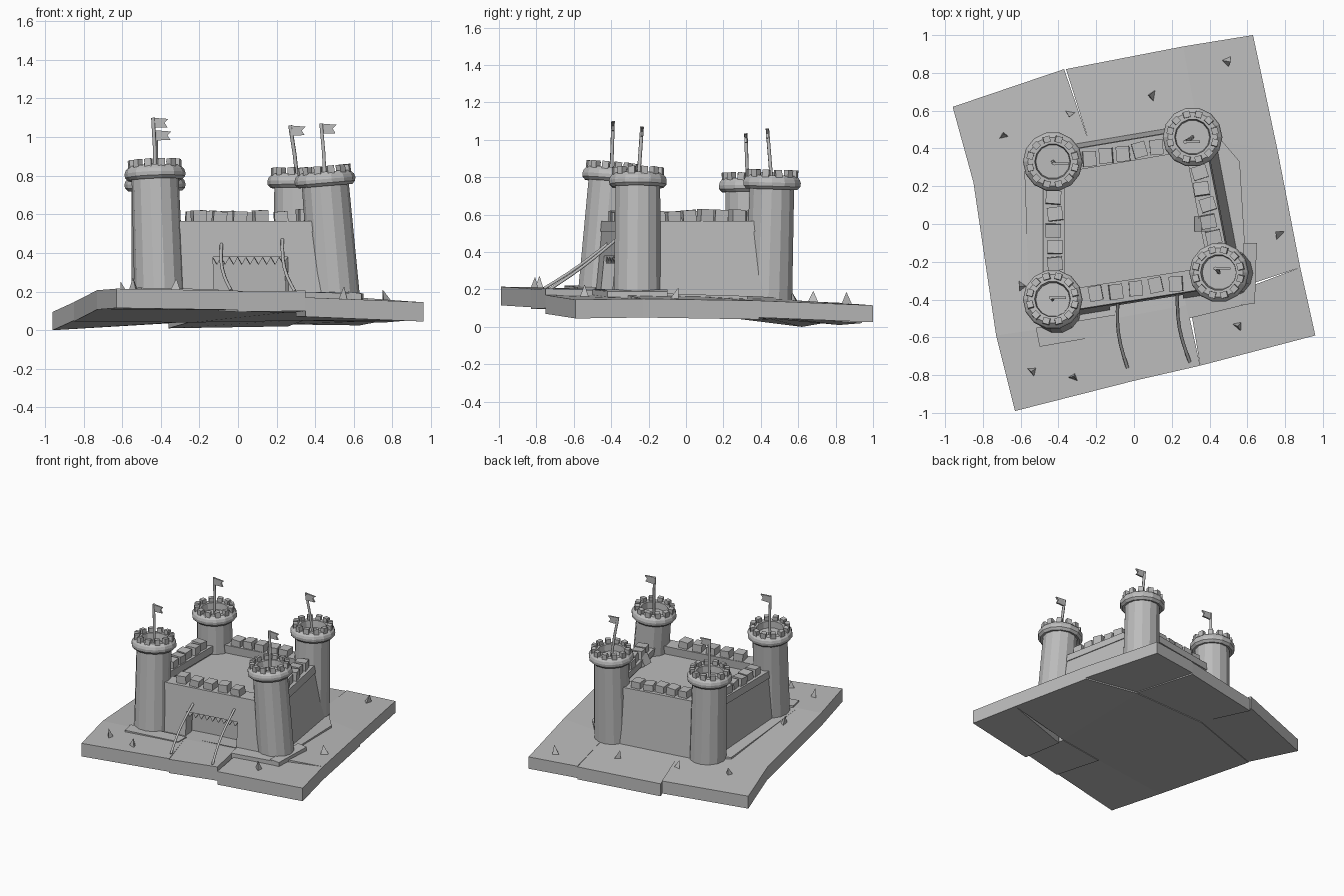
import bpy, bmesh, math, random
from mathutils import Vector, Matrix

random.seed(4)
if "Cube" in bpy.data.objects:
    bpy.data.objects.remove(bpy.data.objects["Cube"])

stone = bpy.data.materials.new("grey_stone")
stone.use_nodes = True
stone.diffuse_color = (0.5, 0.5, 0.5, 1)
bsdf = next(n for n in stone.node_tree.nodes if n.type == "BSDF_PRINCIPLED")
bsdf.inputs["Base Color"].default_value = (0.5, 0.5, 0.5, 1)


def make(name, bm):
    bmesh.ops.recalc_face_normals(bm, faces=bm.faces)
    mesh = bpy.data.meshes.new(name)
    bm.to_mesh(mesh)
    bm.free()
    mesh.materials.append(stone)
    obj = bpy.data.objects.new(name, mesh)
    bpy.context.collection.objects.link(obj)
    return obj


def add_prism(bm, low, high):
    a = [bm.verts.new(p) for p in low]
    b = [bm.verts.new(p) for p in high]
    bm.faces.new(a[::-1])
    bm.faces.new(b)
    for i in range(len(a)):
        j = (i + 1) % len(a)
        bm.faces.new((a[i], a[j], b[j], b[i]))


def add_box(bm, matrix, size):
    bmesh.ops.create_cube(bm, size=1, matrix=matrix @ Matrix.Diagonal((*size, 1)))


def plate(name, top, thick=0.1):
    bm = bmesh.new()
    top = [Vector(p) for p in top]
    add_prism(bm, [p - Vector((0, 0, thick)) for p in top], top)
    return make(name, bm)


def pipe(name, points, radius):
    curve = bpy.data.curves.new(name, "CURVE")
    curve.dimensions = "3D"
    curve.bevel_depth = radius
    curve.bevel_resolution = 1
    curve.use_fill_caps = True
    spline = curve.splines.new("POLY")
    spline.points.add(len(points) - 1)
    for pt, co in zip(spline.points, points):
        pt.co = (*co, 1)
    curve.materials.append(stone)
    bpy.context.collection.objects.link(bpy.data.objects.new(name, curve))


# Cracked ground, each slab tilted a little
A, B, C, D = (-.1, -.5, .205), (.28, -.43, .195), (-.24, .44, .14), (.35, .45, .15)
L1, L2, R1, R2 = (-.73, -.59, .207), (-.85, .22, .145), (.88, -.23, .15), (.76, .39, .14)
plate("ground_front_left", [(-.63, -.99, .215), (0, -.83, .205), A, L1])
plate("ground_gate", [(0, -.83, .2), (.35, -.75, .205), B, A], .105)
plate("ground_front_right", [(.35, -.75, .17), (.96, -.59, .145), R1, (.3, -.45, .17)])
plate("ground_left", [L1, A, C, L2])
plate("ground_middle", [A, B, D, C])
plate("ground_right", [B, R1, R2, D])
plate("ground_back_left", [L2, C, (-.37, .82, .13), (-.96, .62, .095)], .095)
plate("ground_back", [C, D, (.26, .94, .115), (-.36, .82, .105)], .095)
plate("ground_back_right", [D, R2, (.63, 1, .115), (.26, .94, .12)], .09)

# Raised footing below the castle
plate("castle_footing", [(-.58, .28, .16), (-.55, -.54, .205), (.2, -.42, .2),
                         (.6, -.33, .185), (.56, .33, .165), (.38, .54, .155), (-.3, .42, .155)], .07)
plate("broken_step_left", [(-.5, -.65, .22), (-.1, -.58, .212), (-.1, -.48, .212), (-.52, -.55, .22)], .05)
plate("broken_step_right", [(.57, -.43, .2), (.64, -.42, .19), (.65, -.1, .19), (.58, -.1, .2)], .05)
plate("broken_step_front", [(.29, -.5, .2), (.62, -.42, .19), (.6, -.34, .195), (.27, -.4, .2)], .05)

# Towers: lathe profile measured from the collar centre
SIDES = 14


def tower(name, base, top, flag_tip):
    base, top = Vector(base), Vector(top)
    axis = top - base
    frame = Matrix.Translation(top) @ Vector((0, 0, 1)).rotation_difference(axis).to_matrix().to_4x4()
    profile = [(.13, -axis.length), (.122, -.03), (.14, -.034), (.156, -.018), (.158, .002),
               (.152, .02), (.138, .034), (.132, .04), (.095, .04), (.09, -.01)]
    bm = bmesh.new()
    rings = []
    for r, z in profile:
        rings.append([bm.verts.new((r * math.cos(k * math.tau / SIDES),
                                    r * math.sin(k * math.tau / SIDES), z)) for k in range(SIDES)])
    for lo, hi in zip(rings, rings[1:]):
        for k in range(SIDES):
            n = (k + 1) % SIDES
            bm.faces.new((lo[k], lo[n], hi[n], hi[k]))
    bm.faces.new(rings[0][::-1])
    bm.faces.new(rings[-1])
    bm.transform(frame)
    make(name, bm)

    bm = bmesh.new()
    for k in range(12):
        turn = Matrix.Rotation((k + .5) * math.tau / 12, 4, "Z")
        tilt = Matrix.Rotation(random.uniform(-.1, .1), 4, "X")
        add_box(bm, frame @ turn @ Matrix.Translation((.122, 0, .05)) @ tilt, (.033, .036, .04))
    make(name + "_battlements", bm)

    tip = Vector(flag_tip)
    foot = top + Vector((0, 0, -.02))
    pipe(name + "_flagpole", [foot, foot.lerp(tip, .5) + Vector((.004, 0, 0)), tip], .01)
    # Swallow-tailed flag
    shape = [(0, 0), (.08, -.006), (.06, -.026), (.075, -.05), (0, -.052)]
    bm = bmesh.new()
    add_prism(bm, [tip + Vector((x, -.006, z)) for x, z in shape],
              [tip + Vector((x, .006, z)) for x, z in shape])
    make(name + "_flag", bm)


tower("front_right_tower", (-.405, -.455, .13), (-.43, -.4, .81), (-.44, -.39, 1.1))
tower("front_left_tower", (.505, -.26, .13), (.45, -.257, .78), (.43, -.235, 1.07))
tower("back_left_tower", (.31, .44, .1), (.31, .46, .77), (.27, .435, 1.06))
tower("back_right_tower", (-.42, .335, .1), (-.43, .33, .755), (-.425, .32, 1.035))


# Walls: outer face leans out at the base by the given amount
def wall_point(p, q, t, off, z, lean):
    along = (q - p).normalized()
    outward = Vector((along.y, -along.x))
    xy = p.lerp(q, t) + outward * (off + lean * (.57 - z) / .4)
    return Vector((xy.x, xy.y, z))


def add_wall(bm, p, q, lean, t0, t1, z0, z1, half=.05):
    ends = [(t0, half), (t1, half), (t1, -half), (t0, -half)]
    add_prism(bm, [wall_point(p, q, t, o, z0, lean) for t, o in ends],
              [wall_point(p, q, t, o, z1, lean) for t, o in ends])


def wall(name, p, q, lean, count, gate=None):
    p, q = Vector(p), Vector(q)
    bm = bmesh.new()
    if gate:
        add_wall(bm, p, q, lean, 0, gate[0], .13, .51)
        add_wall(bm, p, q, lean, gate[1], 1, .13, .51)
        add_wall(bm, p, q, lean, gate[0], gate[1], .38, .51)
    else:
        add_wall(bm, p, q, lean, 0, 1, .1, .51)
    make(name, bm)
    bm = bmesh.new()
    add_wall(bm, p, q, lean, 0, 1, .51, .565, .056)
    make(name + "_parapet", bm)
    bm = bmesh.new()
    heading = math.atan2(q.y - p.y, q.x - p.x)
    for k in range(count):
        t = .2 + .6 * (k + .5) / count
        spot = wall_point(p, q, t, random.uniform(-.012, .008), .585, 0)
        turn = Matrix.Rotation(heading + random.uniform(-.12, .12), 4, "Z")
        tilt = Matrix.Rotation(random.uniform(-.08, .08), 4, "Y")
        add_box(bm, Matrix.Translation(spot) @ turn @ tilt, (.07, .08, random.uniform(.05, .09)))
    make(name + "_battlements", bm)


GATE = (.33, .77)
front = (Vector((-.43, -.415)), Vector((.45, -.275)))
wall("front_wall", *front, .04, 5, GATE)
wall("left_wall", (.455, -.257), (.315, .46), .06, 5)
wall("back_wall", (.31, .445), (-.43, .32), .03, 5)
wall("right_wall", (-.425, .33), (-.425, -.4), .01, 5)
plate("courtyard_block", [(-.42, -.38, .5), (.44, -.24, .5), (.3, .44, .5), (-.42, .31, .5)], .38)

# Fallen battlement resting on the left wall
bm = bmesh.new()
add_box(bm, Matrix.Translation((.37, 0, .54)) @ Matrix.Rotation(.5, 4, "Y"), (.07, .08, .08))
make("fallen_battlement", bm)

# Portcullis teeth below the gate lintel
bm = bmesh.new()
TEETH = 9
step = (GATE[1] - GATE[0]) / TEETH
for k in range(TEETH):
    t = GATE[0] + k * step
    corners = [(t, .395), (t + step, .395), (t + step, .378), (t + step / 2, .34), (t, .378)]
    add_prism(bm, [wall_point(*front, s, .04, z, .04) for s, z in corners],
              [wall_point(*front, s, .02, z, .04) for s, z in corners])
make("portcullis", bm)

# Drawbridge chains, sagging slightly
for name, start, end in (("right_chain", (-.085, -.4, .46), (-.035, -.76, .205)),
                         ("left_chain", (.23, -.37, .47), (.295, -.73, .2))):
    a, b = Vector(start), Vector(end)
    pipe(name, [a.lerp(b, i / 6) - Vector((.022, 0, .012)) * math.sin(math.pi * i / 6)
                for i in range(7)], .009)

# Stone shards scattered over the ground
shards = [(-.69, .47, .12), (.09, .68, .125), (.5, .86, .12), (.76, -.05, .145), (.55, -.54, .16),
          (-.32, -.81, .2), (-.54, -.78, .205), (-.6, -.33, .185), (-.34, .58, .12)]
bm = bmesh.new()
for x, y, z in shards:
    bmesh.ops.create_cone(bm, cap_ends=True, segments=3, radius1=.042, radius2=.002, depth=.08,
                          matrix=Matrix.Translation((x, y, z + .025))
                          @ Matrix.Rotation(random.uniform(0, 6), 4, "Z")
                          @ Matrix.Rotation(random.uniform(-.4, .4), 4, "X")
                          @ Matrix.Diagonal((1, .7, 1, 1)))
make("stone_shards", bm)
